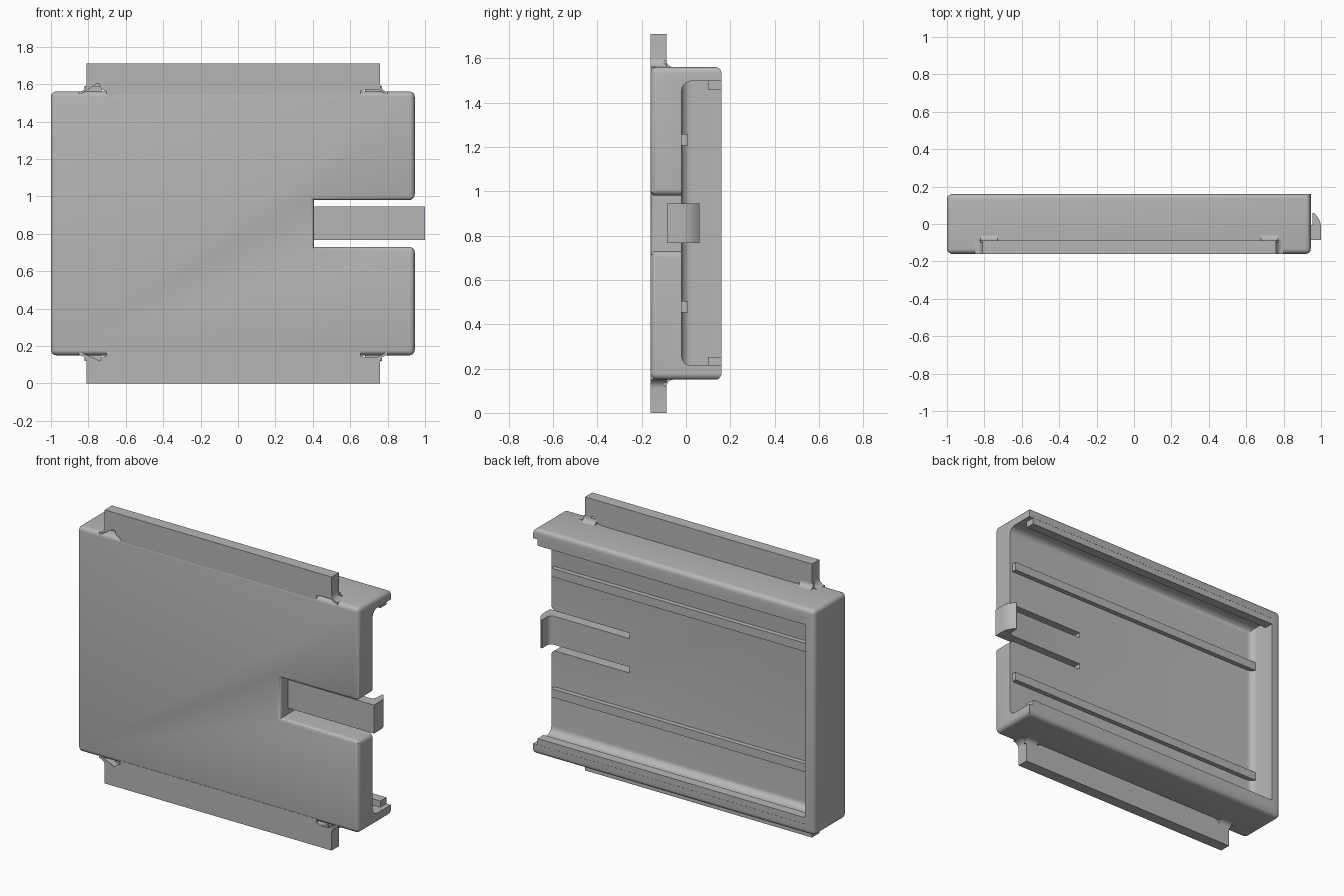
import bpy, bmesh
from math import sin, cos, pi, sqrt
from mathutils import Vector

if "Cube" in bpy.data.objects:
    bpy.data.objects.remove(bpy.data.objects["Cube"])

MID = 0.855      # height of the symmetry plane
END = 0.945      # open end of the body

grey = bpy.data.materials.new("plain grey")
grey.use_nodes = True
grey.diffuse_color = (0.47, 0.47, 0.47, 1)
grey.node_tree.nodes["Principled BSDF"].inputs["Base Color"].default_value = grey.diffuse_color


def finish(name, bm):
    bmesh.ops.recalc_face_normals(bm, faces=bm.faces[:])
    mesh = bpy.data.meshes.new(name)
    bm.to_mesh(mesh)
    bm.free()
    mesh.materials.append(grey)
    ob = bpy.data.objects.new(name, mesh)
    bpy.context.collection.objects.link(ob)
    return ob


def box(name, lo, hi, radius=0, pick=lambda a, b: True, segments=5):
    """Box between two corners, with the picked edges rounded."""
    bm = bmesh.new()
    bmesh.ops.create_cube(bm, size=1)
    for v in bm.verts:
        v.co = Vector([(l + h) / 2 + c * (h - l) for l, h, c in zip(lo, hi, v.co)])
    if radius:
        edges = [e for e in bm.edges if pick(e.verts[0].co, e.verts[1].co)]
        bmesh.ops.bevel(bm, geom=edges, offset=radius, segments=segments,
                        profile=0.5, affect='EDGES')
    return finish(name, bm)


def loft(name, loops):
    """Closed solid through matching loops of points."""
    bm = bmesh.new()
    rings = [[bm.verts.new(p) for p in loop] for loop in loops]
    n = len(rings[0])
    for a, b in zip(rings, rings[1:]):
        for i in range(n):
            j = (i + 1) % n
            bm.faces.new((a[i], a[j], b[j], b[i]))
    bm.faces.new(rings[0])
    bm.faces.new(rings[-1][::-1])
    return finish(name, bm)


def arc(cx, cy, r, start, stop, n=6):
    return [(cx + r * cos(pi * (start + (stop - start) * i / n) / 180),
             cy + r * sin(pi * (start + (stop - start) * i / n) / 180)) for i in range(n + 1)]


def smooth(ob):
    bpy.ops.object.select_all(action='DESELECT')
    ob.select_set(True)
    bpy.context.view_layer.objects.active = ob
    bpy.ops.object.shade_smooth_by_angle(angle=pi / 6)


def cut(ob, cutter):
    mod = ob.modifiers.new("cut", 'BOOLEAN')
    mod.operation = 'DIFFERENCE'
    mod.solver = 'EXACT'
    mod.object = cutter
    bpy.context.view_layer.objects.active = ob
    bpy.ops.object.modifier_apply(modifier=mod.name)
    bpy.data.objects.remove(cutter)


# Rounded shell, left sharp at the back of its open end
body = box("body_shell", (-1, -0.16, 0.15), (END, 0.16, 1.56), 0.028,
           lambda a, b: not (min(a.x, b.x) > 0.9 and min(a.y, b.y) > 0.1))

# Tray hollow, open at the back and at one end
cut(body, box("hollow_cutter", (-0.935, -0.02, 0.213), (1.3, 0.4, 1.497), 0.045,
              lambda a, b: max(a.y, b.y) < 0.1))


# Slot around the spring tab, with a rounded front rim and mouth
def slot_outline(y, grow):
    half, r = 0.125 + grow, 0.03
    top = [(0.405 - grow, half)]
    top += arc(END - r, half + r, r, -90, 0) + [(1.3, half + r)]
    return [(x, y, MID + h) for x, h in top] + [(x, y, MID - h) for x, h in top[::-1]]


rim = 0.022
depths = [rim * i / 5 for i in range(6)]
loops = [slot_outline(-0.3, rim)]
loops += [slot_outline(-0.16 + d, rim - sqrt(max(0, rim ** 2 - (rim - d) ** 2))) for d in depths]
loops.append(slot_outline(0.1, 0))
cut(body, loft("slot_cutter", loops))
smooth(body)

# Spring tab with a curved hook at its free end
hook = [(0.37, -0.085), (1.0, -0.085), (1.0, -0.015), (0.997, 0.005), (0.988, 0.027),
        (0.976, 0.045), (0.962, 0.06), (0.955, 0.06), (0.955, 0.01)]
hook += arc(0.925, 0.01, 0.03, 0, -90)[1:] + [(0.37, -0.02)]
smooth(loft("spring_tab", [[(x, y, z) for x, y in hook] for z in (0.767, 0.945)]))

# Strap loops, floor rails and lips, the same above and below
for side, s in (("upper", 1), ("lower", -1)):
    def up(h):
        return MID + s * h

    def slab(name, x0, x1, y0, y1, h0, h1):
        z0, z1 = sorted((up(h0), up(h1)))
        return box(side + name, (x0, y0, z0), (x1, y1, z1))

    base, top, cx, half = 0.705, 0.855, -0.025, 0.785
    r, hole, hr = 0.04, 0.715, 0.036
    outer = [(half + r, base - 0.02)] + arc(half + r, base + r, r, 270, 180) + [(half, top)]
    inner = arc(hole - hr, base + 0.003 + hr, hr, 90, -90, 12) + [(hole - hr, base - 0.02)]
    right = inner[::-1] + outer
    arch = [(cx + x, up(h)) for x, h in right] + [(cx - x, up(h)) for x, h in right[::-1]]
    smooth(loft(side + "_strap_loop", [[(x, y, z) for x, z in arch] for y in (-0.16, -0.088)]))

    # Fillets behind the legs of the strap loop
    fillet = [(-0.1, base - 0.02), (-0.1, base + 0.03), (-0.088, base + 0.03)]
    fillet += arc(-0.058, base + 0.03, 0.03, 180, 270)[1:] + [(-0.058, base - 0.02)]
    for end, e in (("left", 1), ("right", -1)):
        smooth(loft(side + "_" + end + "_leg_fillet",
                    [[(cx + e * x, y, up(h)) for y, h in fillet] for x in (hole - 0.01, half + 0.01)]))

    slab("_floor_rail", -0.95, 0.925, -0.04, 0.01, 0.35, 0.403)
    slab("_retaining_lip", -0.95, 0.915, 0.1, 0.159, 0.603, 0.66)
